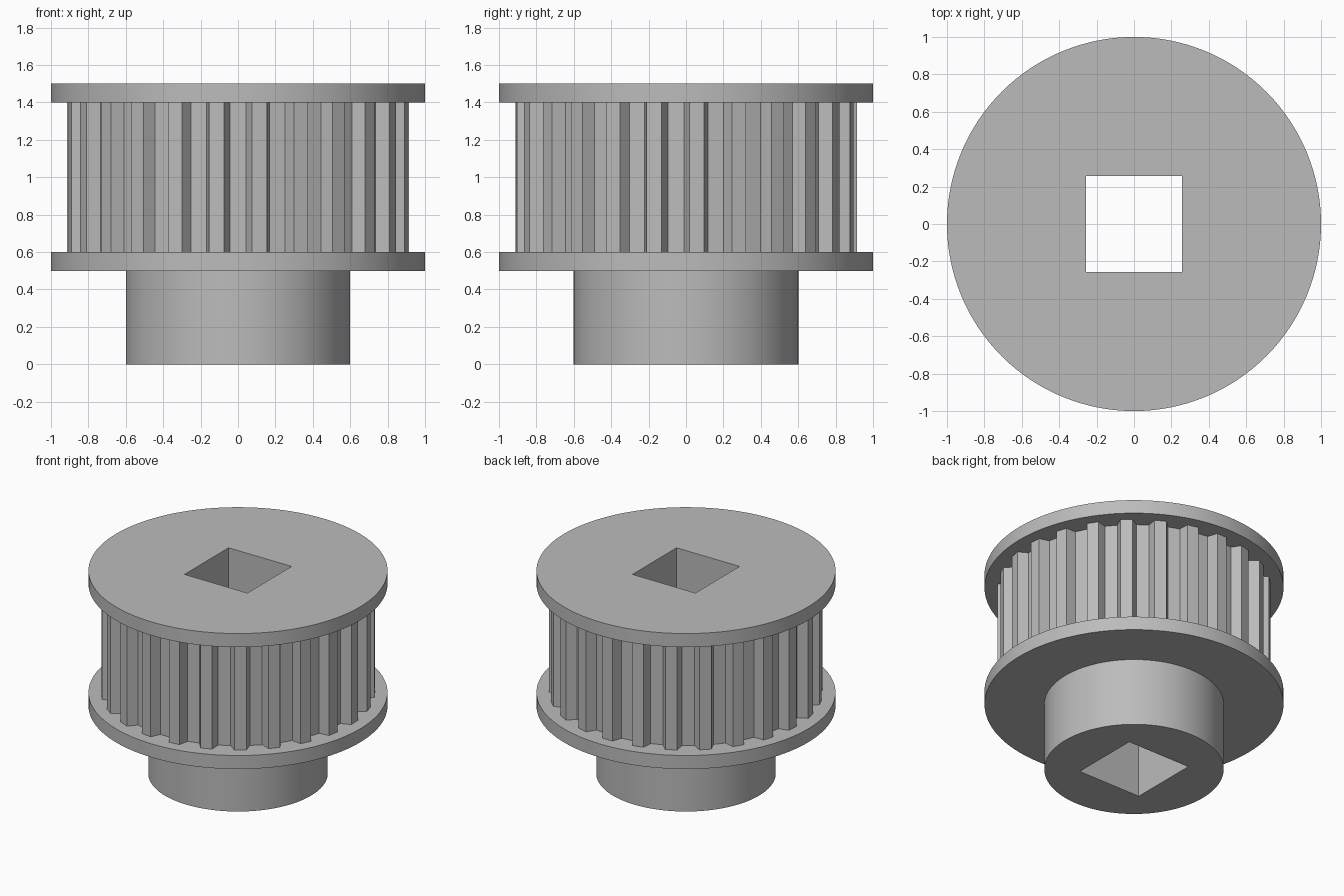
import bpy
import bmesh
from math import cos, sin, radians, tau

default = bpy.data.objects.get("Cube")
if default:
    bpy.data.objects.remove(default, do_unlink=True)

steel = bpy.data.materials.new("grey_metal")
steel.use_nodes = True
GREY = (0.5, 0.5, 0.5, 1)
steel.diffuse_color = GREY
steel.node_tree.nodes["Principled BSDF"].inputs["Base Color"].default_value = GREY

BORE = 0.257
SQUARE = [(-BORE, -BORE), (BORE, -BORE), (BORE, BORE), (-BORE, BORE)]


def polar(radius, angle):
    return radius * cos(angle), radius * sin(angle)


def circle(radius, sides=128):
    return [polar(radius, tau * i / sides) for i in range(sides)]


def toothed(teeth, tip_radius, root_radius, tip_half, root_half):
    """Outline of straight-sided trapezoid teeth around a circle."""
    pitch = tau / teeth
    points = []
    for i in range(teeth):
        middle = pitch * (i + 0.25)
        points += [polar(root_radius, middle - root_half),
                   polar(tip_radius, middle - tip_half),
                   polar(tip_radius, middle + tip_half),
                   polar(root_radius, middle + root_half)]
    return points


def bored_prism(name, outline, bottom, top):
    """Extrude an outline with the square bore left open through it."""
    bm = bmesh.new()
    rims = {bottom: [], top: []}
    for loop in (outline, SQUARE):
        low, high = ([bm.verts.new((x, y, z)) for x, y in loop] for z in (bottom, top))
        for i in range(len(loop)):
            j = (i + 1) % len(loop)
            bm.faces.new((low[i], low[j], high[j], high[i]))
            rims[bottom].append(bm.edges.get((low[i], low[j])))
            rims[top].append(bm.edges.get((high[i], high[j])))
    for rim in rims.values():
        bmesh.ops.triangle_fill(bm, edges=rim, use_beauty=True)
    bmesh.ops.recalc_face_normals(bm, faces=bm.faces)
    mesh = bpy.data.meshes.new(name)
    bm.to_mesh(mesh)
    bm.free()
    mesh.materials.append(steel)
    part = bpy.data.objects.new(name, mesh)
    bpy.context.collection.objects.link(part)
    bpy.ops.object.select_all(action='DESELECT')
    part.select_set(True)
    bpy.context.view_layer.objects.active = part
    bpy.ops.object.shade_smooth_by_angle(angle=radians(30))
    return part


# Hub below, toothed drum between two flanges
bored_prism("hub", circle(0.6), 0, 0.5)
bored_prism("lower_flange", circle(1), 0.5, 0.6)
bored_prism("toothed_drum", toothed(25, 0.915, 0.845, radians(2.5), radians(4.35)), 0.6, 1.4)
bored_prism("upper_flange", circle(1), 1.4, 1.5)
